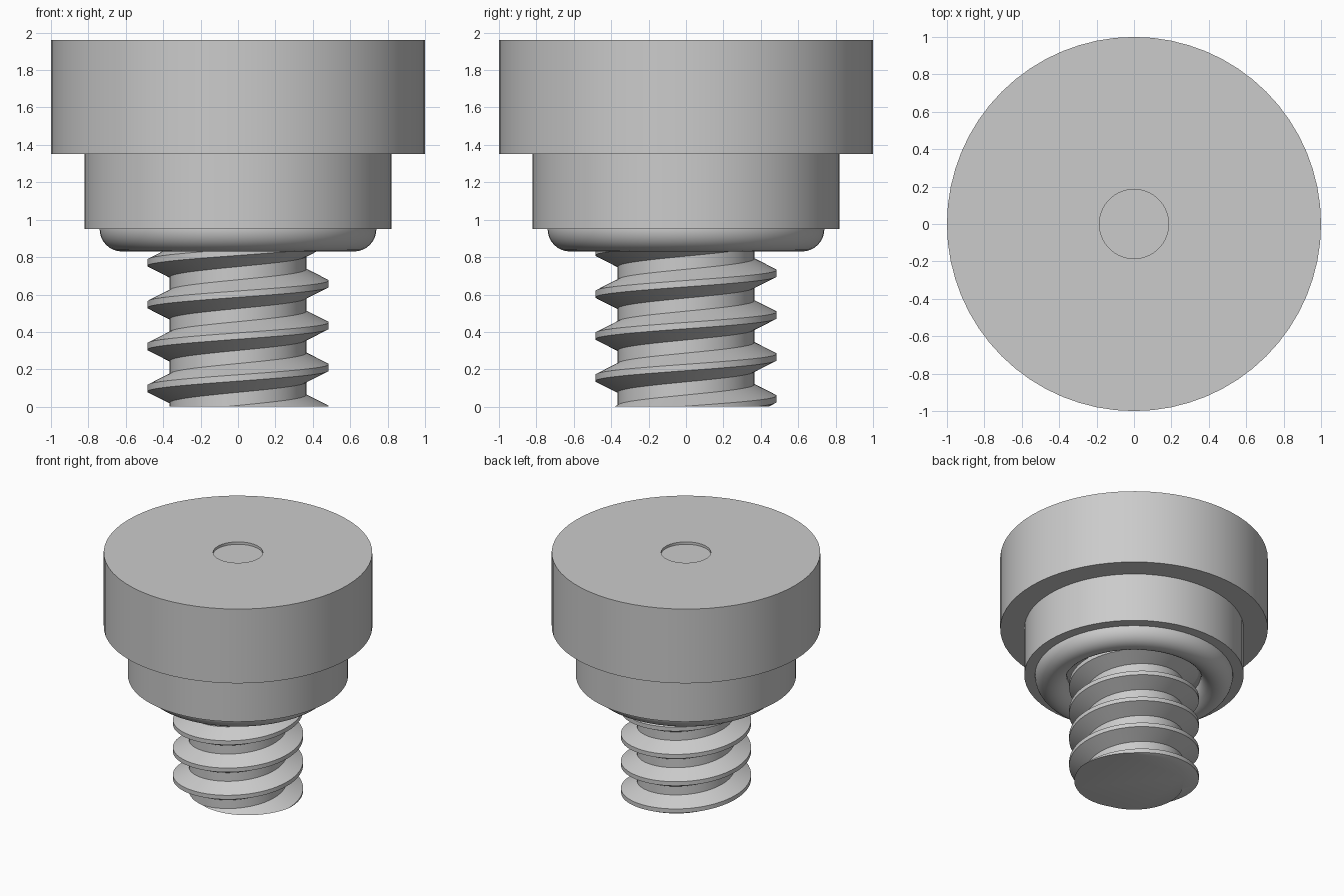
import bpy
import bmesh
from math import cos, sin, pi, radians
from mathutils import Vector

cube = bpy.data.objects.get("Cube")
if cube:
    bpy.data.objects.remove(cube, do_unlink=True)

SEGMENTS = 64

# Single plain grey finish
grey = bpy.data.materials.new("plain grey")
grey.use_nodes = True
grey.diffuse_color = (0.6, 0.6, 0.6, 1)
grey.node_tree.nodes["Principled BSDF"].inputs["Base Color"].default_value = (0.6, 0.6, 0.6, 1)


def finish(name, bm):
    """Turn a bmesh into a smooth-shaded object with crisp edges."""
    bmesh.ops.recalc_face_normals(bm, faces=bm.faces[:])
    mesh = bpy.data.meshes.new(name)
    bm.to_mesh(mesh)
    bm.free()
    mesh.materials.append(grey)
    obj = bpy.data.objects.new(name, mesh)
    bpy.context.collection.objects.link(obj)
    bpy.ops.object.select_all(action='DESELECT')
    obj.select_set(True)
    bpy.context.view_layer.objects.active = obj
    bpy.ops.object.shade_smooth_by_angle(angle=radians(30))
    return obj


def lathe(name, profile, closed=False):
    """Revolve (radius, height) points around the z axis."""
    bm = bmesh.new()
    verts = [bm.verts.new((r, 0, z)) for r, z in profile]
    edges = [bm.edges.new(pair) for pair in zip(verts, verts[1:])]
    if closed:
        edges.append(bm.edges.new((verts[-1], verts[0])))
    bmesh.ops.spin(bm, geom=verts + edges, cent=(0, 0, 0), axis=(0, 0, 1),
                   angle=2 * pi, steps=SEGMENTS)
    bmesh.ops.remove_doubles(bm, verts=bm.verts[:], dist=1e-5)
    return finish(name, bm)


# Wide cap with a shallow round recess on top
lathe("cap", [(0, 1.94), (0.185, 1.94), (0.185, 1.96), (1, 1.96), (1, 1.35), (0, 1.35)])

# Narrower collar below the cap
lathe("collar", [(0, 1.35), (0.82, 1.35), (0.82, 0.95), (0, 0.95)])

# Sealing ring half sunk into the collar
ring = [(0.62 + 0.12 * cos(a), 0.95 + 0.12 * sin(a))
        for a in (2 * pi * i / 32 for i in range(32))]
lathe("sealing_ring", ring, closed=True)


def threaded_shaft(name, pitch, root, crest, crest_z, bottom, top):
    """Right-handed trapezoid thread; each turn shares its edge with the next."""
    bm = bmesh.new()
    tooth = [(root, -0.077), (crest, -0.017), (crest, 0.017), (root, 0.077)]
    turns = int((top - bottom) / pitch) + 5
    rows = []
    for i in range(turns * SEGMENTS + 1):
        a = 2 * pi * i / SEGMENTS
        base = crest_z + pitch * (i / SEGMENTS - 2)
        rows.append([bm.verts.new((r * cos(a), r * sin(a), base + dz)) for r, dz in tooth])
    for i in range(len(rows) - 1):
        here, ahead = rows[i], rows[i + 1]
        for j in range(3):
            bm.faces.new((here[j], ahead[j], ahead[j + 1], here[j + 1]))
        # Root band joining this turn to the one above
        if i + SEGMENTS + 1 < len(rows):
            up, up_ahead = rows[i + SEGMENTS], rows[i + SEGMENTS + 1]
            bm.faces.new((here[3], ahead[3], up_ahead[0], up[0]))
    # Trim both ends flat and cap them
    for height, direction in ((bottom, -1), (top, 1)):
        cut = bmesh.ops.bisect_plane(
            bm, geom=bm.verts[:] + bm.edges[:] + bm.faces[:], dist=1e-6,
            plane_co=(0, 0, height), plane_no=Vector((0, 0, direction)), clear_outer=True)
        rim = [e for e in cut["geom_cut"] if isinstance(e, bmesh.types.BMEdge)]
        bmesh.ops.edgenet_fill(bm, edges=rim)
    return finish(name, bm)


# Screw shaft running up into the collar
threaded_shaft("threaded_shaft", pitch=0.224, root=0.365, crest=0.485,
               crest_z=-0.014, bottom=0, top=1.02)
